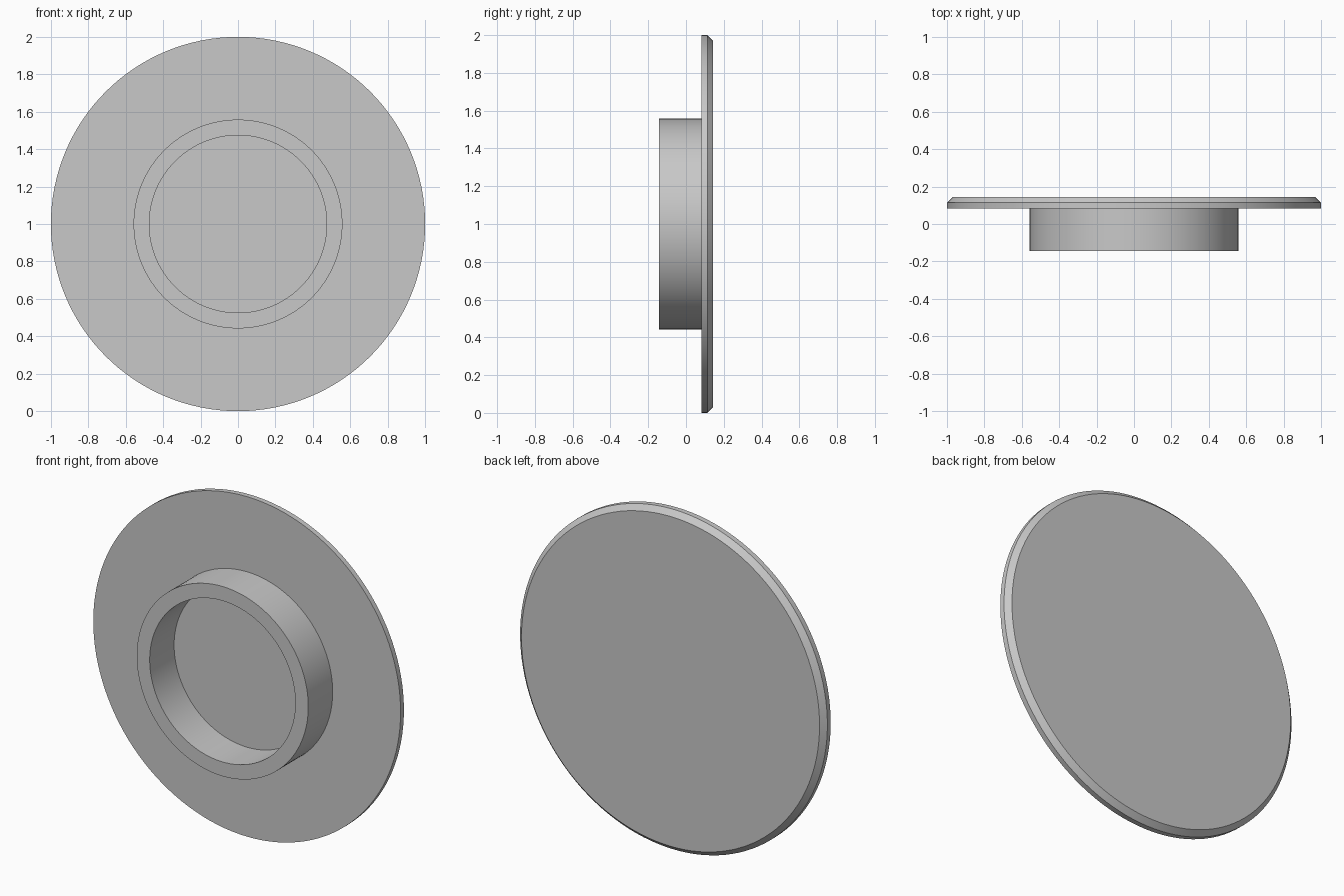
import bpy
import bmesh
from math import cos, sin, tau, radians

SEGMENTS = 128
CENTRE_Z = 1.0

cube = bpy.data.objects.get("Cube")
if cube:
    bpy.data.objects.remove(cube, do_unlink=True)

# Single grey finish
grey = bpy.data.materials.new("plain_grey")
grey.use_nodes = True
colour = (0.58, 0.58, 0.58, 1.0)
grey.diffuse_color = colour
grey.node_tree.nodes["Principled BSDF"].inputs["Base Color"].default_value = colour


def lathe(name, profile, closed):
    """Turn a (radius, y) profile about the y axis; cap its ends or close it on itself."""
    bm = bmesh.new()
    rings = []
    for r, y in profile:
        rings.append([bm.verts.new((r * cos(tau * i / SEGMENTS), y, r * sin(tau * i / SEGMENTS)))
                      for i in range(SEGMENTS)])
    pairs = list(zip(rings, rings[1:]))
    if closed:
        pairs.append((rings[-1], rings[0]))
    else:
        bm.faces.new(rings[0])
        bm.faces.new(rings[-1])
    for a, b in pairs:
        for i in range(SEGMENTS):
            j = (i + 1) % SEGMENTS
            bm.faces.new((a[i], a[j], b[j], b[i]))
    bmesh.ops.recalc_face_normals(bm, faces=bm.faces)
    mesh = bpy.data.meshes.new(name)
    bm.to_mesh(mesh)
    bm.free()
    mesh.materials.append(grey)
    obj = bpy.data.objects.new(name, mesh)
    obj.location.z = CENTRE_Z
    bpy.context.collection.objects.link(obj)
    bpy.ops.object.select_all(action='DESELECT')
    obj.select_set(True)
    bpy.context.view_layer.objects.active = obj
    bpy.ops.object.shade_smooth_by_angle(angle=radians(30))
    return obj


# Round plate with a chamfered back edge
lathe("round_plate", [(1.0, 0.083), (1.0, 0.114), (0.97, 0.144)], closed=False)

# Hollow collar standing on the plate's front, seated slightly into it
lathe("front_collar", [(0.558, -0.144), (0.558, 0.088), (0.474, 0.088), (0.474, -0.144)], closed=True)
